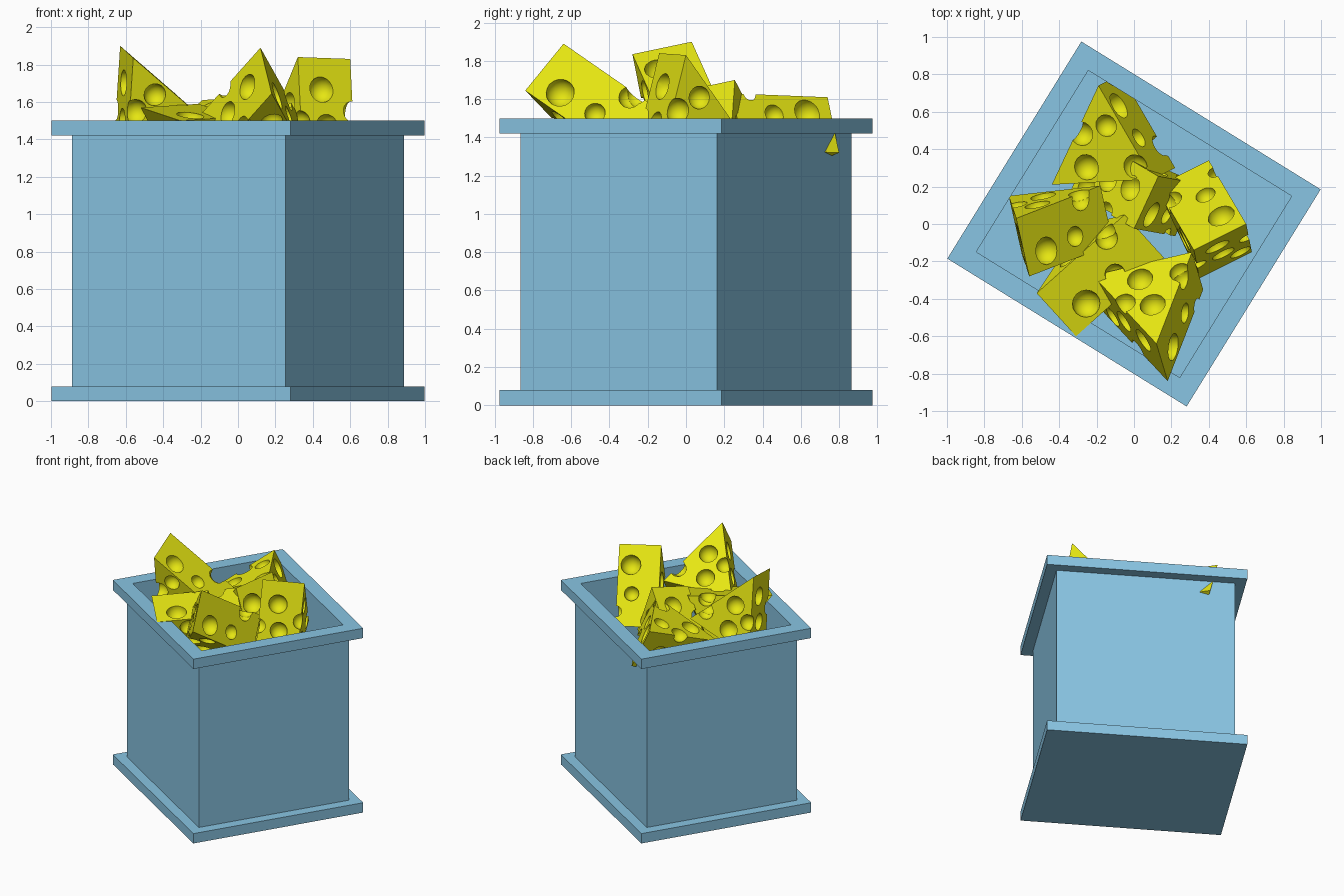
import bpy, bmesh, math
from mathutils import Vector, Matrix

if "Cube" in bpy.data.objects:
    bpy.data.objects.remove(bpy.data.objects["Cube"])

TURN = Matrix.Rotation(math.radians(-31.7), 4, 'Z')


def material(name, rgb):
    m = bpy.data.materials.new(name)
    m.diffuse_color = (*rgb, 1)
    m.use_nodes = True
    m.node_tree.nodes["Principled BSDF"].inputs["Base Color"].default_value = m.diffuse_color
    return m


BLUE = material("painted_blue", (0.25, 0.56, 0.77))
YELLOW = material("cheese_yellow", (0.79, 0.79, 0.006))


def make_object(name, bm, mat):
    bmesh.ops.recalc_face_normals(bm, faces=bm.faces)
    me = bpy.data.meshes.new(name)
    bm.to_mesh(me)
    bm.free()
    ob = bpy.data.objects.new(name, me)
    bpy.context.collection.objects.link(ob)
    me.materials.append(mat)
    return ob


def slab(name, hx, hy, z0, z1):
    bm = bmesh.new()
    bmesh.ops.create_cube(bm, size=1, matrix=TURN @ Matrix.Translation((0, 0, (z0 + z1) / 2))
                          @ Matrix.Diagonal((2 * hx, 2 * hy, z1 - z0, 1)))
    return make_object(name, bm, BLUE)


def ring(name, hx, hy, ix, iy, z0, z1):
    # rectangular frame with an open middle
    bm = bmesh.new()
    corners = [(-1, -1), (1, -1), (1, 1), (-1, 1)]
    loops = [[bm.verts.new(TURN @ Vector((sx * x, sy * y, z))) for sx, sy in corners]
             for x, y, z in ((hx, hy, z0), (hx, hy, z1), (ix, iy, z1), (ix, iy, z0))]
    for k in range(4):
        a, b = loops[k], loops[(k + 1) % 4]
        for i in range(4):
            j = (i + 1) % 4
            bm.faces.new((a[i], a[j], b[j], b[i]))
    return make_object(name, bm, BLUE)


# bin: base plate, walls and rim
slab("base_plate", 0.752, 0.682, 0, 0.08)
ring("bin_walls", 0.67, 0.603, 0.639, 0.57, 0.08, 1.42)
ring("bin_rim", 0.752, 0.682, 0.639, 0.57, 1.42, 1.5)

# holes in wedge coordinates: along side a, along side b, through thickness, radius
HOLES = [(.27, .21, 0, .07), (.05, .53, 0, .06), (.75, .04, 0, .06), (.36, .46, 0, .07),
         (.27, .15, 1, .06), (.06, .43, 1, .065), (.27, .57, 1, .07), (.76, .1, 1, .065),
         (.75, 0, .1, .06), (.6, 0, .65, .055), (.25, 0, .7, .075),
         (0, .28, .42, .07), (0, .6, .5, .065), (0, .83, .8, .06),
         (.3, .7, .6, .07), (.65, .35, .35, .07)]


def cheese(name, corner, t, a, b):
    p, t, a, b = (Vector(v) for v in (corner, t, a, b))
    # triangular wedge
    bm = bmesh.new()
    f = [bm.verts.new(v) for v in (p, p + a, p + b)]
    g = [bm.verts.new(v + t) for v in (p, p + a, p + b)]
    bm.faces.new(f)
    bm.faces.new(g[::-1])
    for i in range(3):
        j = (i + 1) % 3
        bm.faces.new((f[i], g[i], g[j], f[j]))
    ob = make_object(name, bm, YELLOW)
    # round holes, one quick cut per sphere
    cutters = []
    for s, r, w, rad in HOLES:
        bm = bmesh.new()
        bmesh.ops.create_uvsphere(bm, u_segments=16, v_segments=10, radius=rad,
                                  matrix=Matrix.Translation(p + s * a + r * b + w * t))
        cutter = make_object(name + "_cutter", bm, YELLOW)
        cutter.hide_render = True
        cutters.append(cutter)
        mod = ob.modifiers.new("hole", 'BOOLEAN')
        mod.operation = 'DIFFERENCE'
        mod.solver = 'MANIFOLD'
        mod.object = cutter
    # keep the cut mesh and drop the cutters
    deps = bpy.context.evaluated_depsgraph_get()
    cut = bpy.data.meshes.new_from_object(ob.evaluated_get(deps))
    ob.modifiers.clear()
    ob.data = cut
    for c in cutters:
        bpy.data.objects.remove(c)
    bpy.ops.object.select_all(action='DESELECT')
    bpy.context.view_layer.objects.active = ob
    ob.select_set(True)
    bpy.ops.object.shade_smooth_by_angle(angle=math.radians(30))


# cheese pile
cheese("cheese_front", (.12, -.64, 1.89), (.06, -.2, -.245), (.19, .49, -.34), (-.34, .365, -.38))
cheese("cheese_right", (.32, -.14, 1.84), (.28, .14, -.01), (-.2, .34, -.486), (.03, -.15, -.607))
cheese("cheese_left", (-.63, .03, 1.9), (.07, -.31, -.065), (.45, .175, -.39), (-.04, .12, -.61))
cheese("cheese_front_left", (-.52, -.37, 1.57), (.21, -.23, -.07), (.47, .42, .03), (.24, .36, -.455))
cheese("cheese_middle", (.13, .255, 1.7), (-.13, -.28, -.06), (.22, -.04, -.585), (-.34, .2, -.38))
cheese("cheese_back", (-.07, .8, 1.32), (-.12, -.06, .29), (.29, -.5, .02), (-.25, -.53, -.215))
